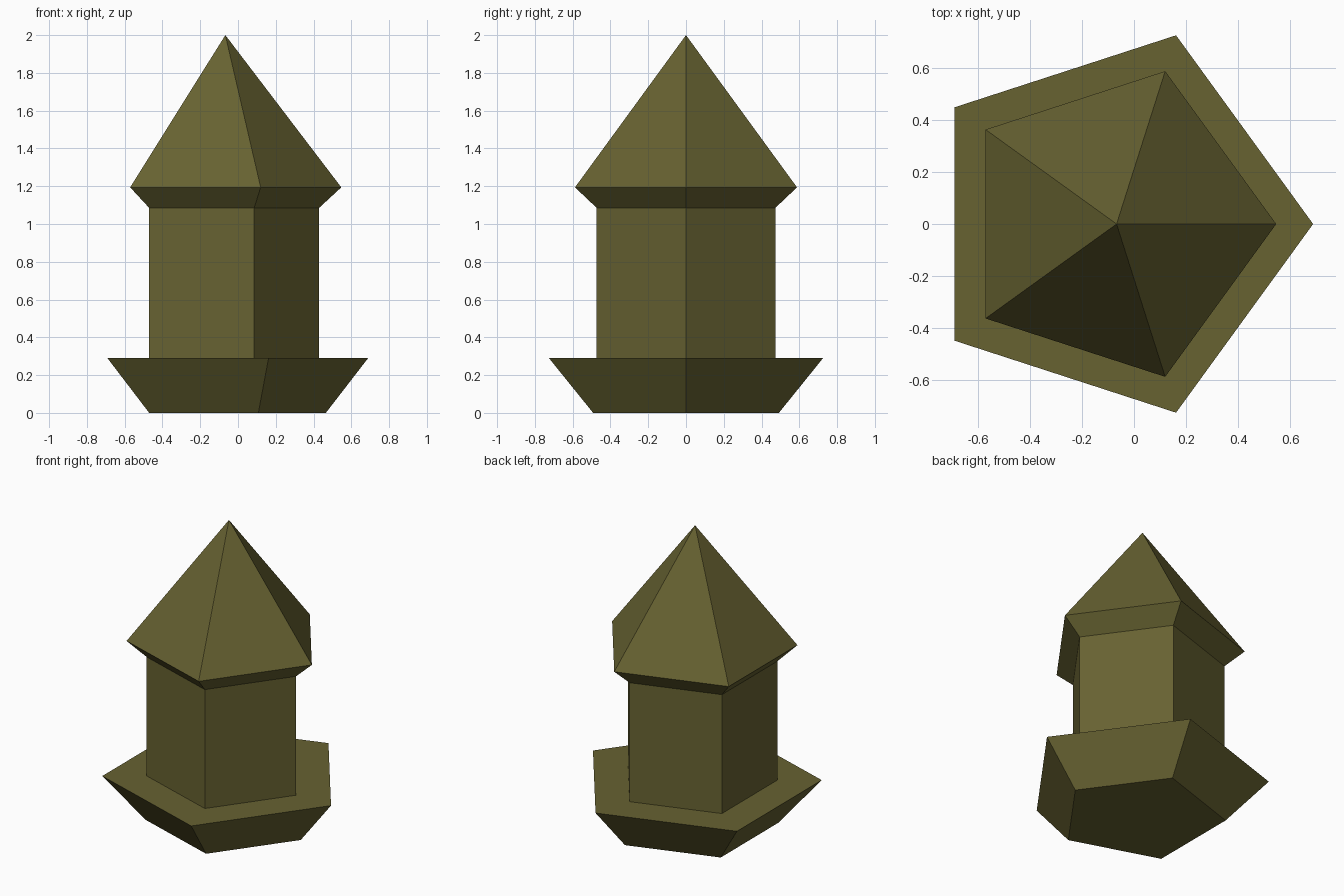
import bpy
import bmesh
from math import cos, sin, tau

SIDES = 5

cube = bpy.data.objects.get("Cube")
if cube:
    bpy.data.objects.remove(cube, do_unlink=True)

# Single olive colour
olive = bpy.data.materials.new("olive")
olive.use_nodes = True
colour = (0.135, 0.122, 0.031, 1)
olive.diffuse_color = colour
shader = next(n for n in olive.node_tree.nodes if n.type == "BSDF_PRINCIPLED")
shader.inputs["Base Color"].default_value = colour
shader.inputs["Roughness"].default_value = 0.8


def loft(name, rings, bottom=False, top=False):
    """Flat-sided solid through rings of (centre x, radius, z); radius 0 is a tip."""
    bm = bmesh.new()
    loops = []
    for cx, r, z in rings:
        count = SIDES if r else 1
        loops.append([bm.verts.new((cx + r * cos(tau * i / SIDES),
                                    r * sin(tau * i / SIDES), z))
                      for i in range(count)])
    for low, high in zip(loops, loops[1:]):
        for i in range(SIDES):
            j = (i + 1) % SIDES
            if len(high) == 1:
                bm.faces.new((low[i], low[j], high[0]))
            else:
                bm.faces.new((low[i], low[j], high[j], high[i]))
    if bottom:
        bm.faces.new(loops[0][::-1])
    if top:
        bm.faces.new(loops[-1])
    mesh = bpy.data.meshes.new(name)
    bm.to_mesh(mesh)
    bm.free()
    mesh.materials.append(olive)
    obj = bpy.data.objects.new(name, mesh)
    bpy.context.collection.objects.link(obj)
    return obj


# Flared base, straight tower, then roof with its sloping eave
loft("base", [(-0.052, 0.517, 0), (-0.074, 0.763, 0.29)], bottom=True, top=True)
loft("tower", [(-0.068, 0.498, 0.29), (-0.068, 0.498, 1.086)])
loft("roof", [(-0.068, 0.498, 1.086), (-0.071, 0.618, 1.194), (-0.067, 0, 2)])
